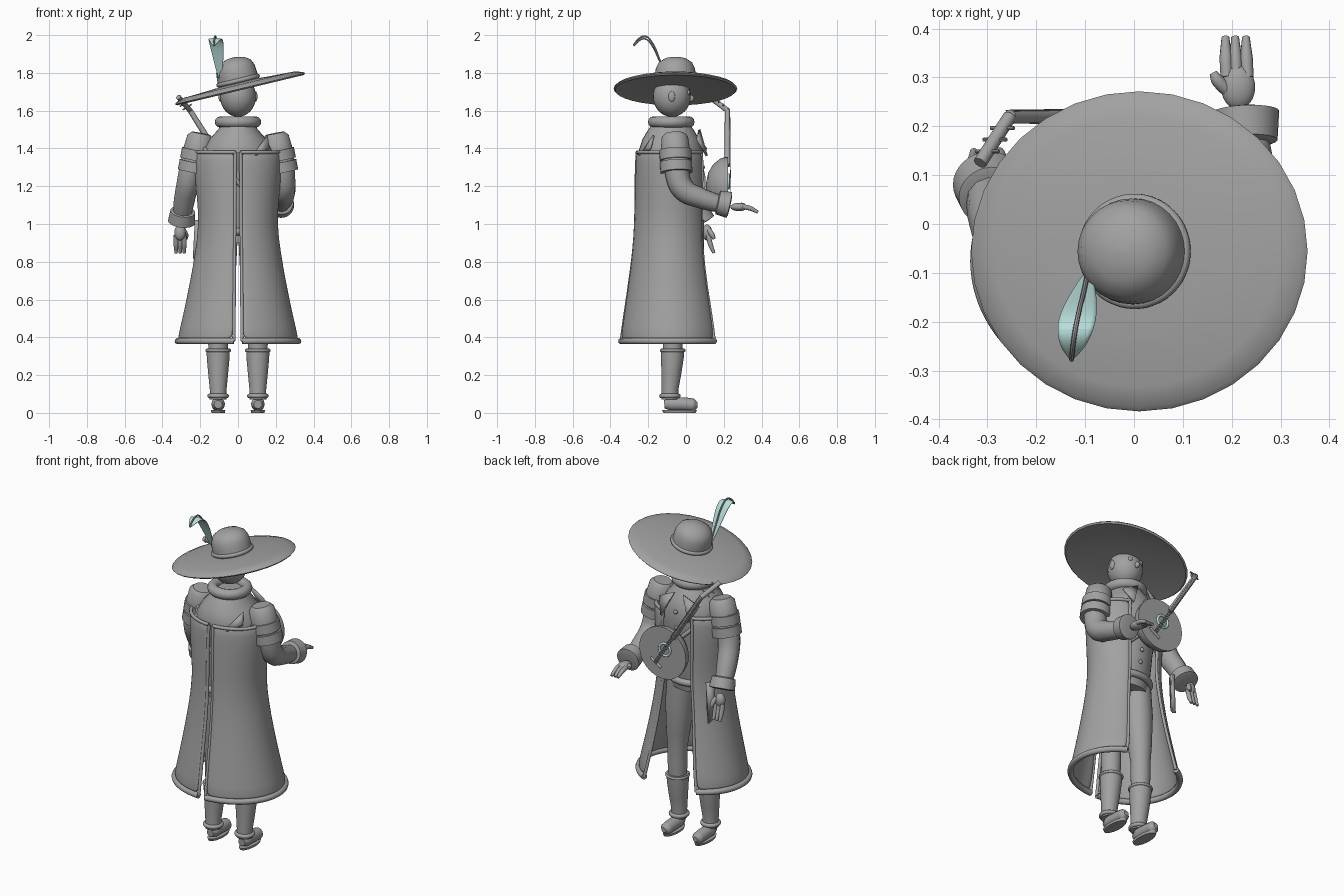
import bpy, bmesh, math
from mathutils import Vector, Matrix

old = bpy.data.objects.get("Cube")
if old:
    bpy.data.objects.remove(old, do_unlink=True)


def material(name, rgb):
    m = bpy.data.materials.new(name)
    m.use_nodes = True
    m.diffuse_color = (*rgb, 1)
    m.node_tree.nodes["Principled BSDF"].inputs["Base Color"].default_value = (*rgb, 1)
    return m


GREY = material("grey cloth", (0.36, 0.36, 0.36))
TEAL = material("pale teal", (0.48, 0.73, 0.71))


def finish(ob, mat=GREY, angle=40):
    ob.data.materials.clear()
    ob.data.materials.append(mat)
    bpy.ops.object.select_all(action="DESELECT")
    ob.select_set(True)
    bpy.context.view_layer.objects.active = ob
    bpy.ops.object.shade_smooth_by_angle(angle=math.radians(angle))
    return ob


def from_bmesh(name, bm, mat=GREY, matrix=None, normals=True):
    if normals:
        bmesh.ops.recalc_face_normals(bm, faces=bm.faces)
    me = bpy.data.meshes.new(name)
    bm.to_mesh(me)
    bm.free()
    if matrix:
        me.transform(matrix)
    ob = bpy.data.objects.new(name, me)
    bpy.context.collection.objects.link(ob)
    return finish(ob, mat)


def loft(name, rings, mat=GREY, matrix=None, seg=32):
    """Stack of ellipses given as (z, x, y, rx, ry)."""
    bm = bmesh.new()
    loops = []
    for z, x, y, rx, ry in rings:
        loops.append([bm.verts.new((x + rx * math.cos(a), y + ry * math.sin(a), z))
                      for a in (2 * math.pi * i / seg for i in range(seg))])
    for a, b in zip(loops, loops[1:]):
        for i in range(seg):
            j = (i + 1) % seg
            bm.faces.new((a[i], a[j], b[j], b[i]))
    bm.faces.new(loops[0][::-1])
    bm.faces.new(loops[-1])
    return from_bmesh(name, bm, mat, matrix)


def lathe(name, profile, matrix, mat=GREY, sy=1):
    return loft(name, [(z, 0, 0, r, r * sy) for r, z in profile], mat, matrix)


def tube(name, pts, radii, mat=GREY, closed=False, straight=False, res=4):
    """Round tube through points, with one radius or one per point."""
    if not isinstance(radii, (list, tuple)):
        radii = [radii] * len(pts)
    cu = bpy.data.curves.new(name, "CURVE")
    cu.dimensions = "3D"
    cu.bevel_depth, cu.bevel_resolution, cu.use_fill_caps = 1, res, True
    cu.resolution_u = 5
    sp = cu.splines.new("BEZIER")
    sp.bezier_points.add(len(pts) - 1)
    sp.use_cyclic_u = closed
    for p, co, r in zip(sp.bezier_points, pts, radii):
        p.co, p.radius = co, r
        p.handle_left_type = p.handle_right_type = "VECTOR" if straight else "AUTO"
    ob = bpy.data.objects.new(name, cu)
    bpy.context.collection.objects.link(ob)
    bpy.ops.object.select_all(action="DESELECT")
    ob.select_set(True)
    bpy.context.view_layer.objects.active = ob
    bpy.ops.object.convert(target="MESH")
    return finish(bpy.context.object, mat)


def ball(name, co, size, mat=GREY):
    bm = bmesh.new()
    bmesh.ops.create_uvsphere(bm, u_segments=24, v_segments=16, radius=1)
    return from_bmesh(name, bm, mat, Matrix.Translation(co) @ Matrix.Diagonal((*size, 1)))


def ring(name, co, rx, ry, r, mat=GREY, matrix=Matrix()):
    pts = [Matrix.Translation(co) @ matrix @ Vector((rx * math.cos(a), ry * math.sin(a), 0))
           for a in (math.pi * i / 8 for i in range(16))]
    return tube(name, pts, r, mat, closed=True)


def plate(name, corners, thick):
    bm = bmesh.new()
    bm.faces.new([bm.verts.new(c) for c in corners])
    ob = from_bmesh(name, bm)
    mod = ob.modifiers.new("thickness", "SOLIDIFY")
    mod.thickness, mod.offset = thick, 0
    return ob


def aim(a, b):
    """Matrix placing local z along the line from a to b."""
    d = Vector(b) - Vector(a)
    return Matrix.Translation(a) @ d.to_track_quat("Z", "Y").to_matrix().to_4x4()


# Torso, neck collar, belt and buttons
loft("torso", [(z, 0, -0.08, rx, ry) for z, rx, ry in (
    (0.9, .13, .11), (1.0, .145, .13), (1.15, .155, .15), (1.3, .185, .165),
    (1.39, .185, .17), (1.45, .15, .15), (1.5, .105, .12), (1.54, .085, .09))])
ring("collar", (0, -0.078, 1.54), 0.093, 0.093, 0.03)
ring("belt", (0, -0.08, 0.96), 0.142, 0.125, 0.02)
for z, y in ((1.4, .1), (1.3, .09), (1.2, .08), (1.11, .07), (1.04, .055)):
    ball("button", (0, y, z), (.012, .01, .012))
tube("chest_strap", [(.18 * math.cos(a), -0.08 + .172 * math.sin(a), 1.22 - .18 * math.cos(a))
     for a in (math.pi * i / 6 for i in range(12))], 0.012, closed=True)

# Head and face
ball("head", (0, -0.075, 1.675), (.095, .1, .108))
ball("nose", (0, 0.025, 1.665), (.012, .018, .018))
for s in (-1, 1):
    ball("eye", (s * .035, 0.012, 1.695), (.014, .01, .014))
    ball("ear", (s * .093, -0.075, 1.675), (.01, .018, .028))

# Wide tilted hat
tilt = Matrix.Translation((.01, -0.056, 1.72)) @ Matrix.Rotation(-0.235, 4, "Y")
lathe("hat_brim", [(.08, .0), (.25, .0), (.345, -.012), (.354, -.004), (.345, .005),
                   (.3, .018), (.15, .025), (.08, .03)], tilt, sy=0.925)
lathe("hat_crown", [(.11, .0), (.108, .07), (.104, .105), (.09, .135), (.06, .155),
                    (.025, .164), (.002, .166)], tilt)
ring("hat_band", tilt.translation, .106, .106, .012, matrix=Matrix.Rotation(-0.235, 4, "Y")
     @ Matrix.Translation((0, 0, .04)))

# Feather: curved blade with a quill
quill = [(-.095, -.1, 1.77), (-.103, -.14, 1.87), (-.113, -.18, 1.96), (-.12, -.215, 1.993),
         (-.125, -.25, 1.98), (-.128, -.278, 1.945)]
bm = bmesh.new()
rows = []
for (x, y, z), w in zip(quill, (.008, .026, .038, .038, .028, .003)):
    rows.append([bm.verts.new((x + k * w, y, z - .006 * abs(k))) for k in (-1, 0, 1)])
for a, b in zip(rows, rows[1:]):
    for i in (0, 1):
        bm.faces.new((a[i], a[i + 1], b[i + 1], b[i]))
feather = from_bmesh("feather", bm, TEAL)
feather.modifiers.new("smooth", "SUBSURF").levels = 2
feather.modifiers.new("thickness", "SOLIDIFY").thickness = 0.004
tube("feather_quill", quill, .005, res=2)

# Long coat: two panels with a slit on one side and an opening on the other
COAT = ((1.38, -.08, .225, .178), (1.29, -.08, .226, .182), (1.15, -.082, .212, .183),
        (1.0, -.083, .2, .184), (.85, -.083, .22, .195), (.7, -.082, .246, .215),
        (.52, -.078, .283, .245), (.38, -.075, .318, .268))
for s, side in ((-1, "right"), (1, "left")):
    bm = bmesh.new()
    grid = []
    for k, (z, cy, rx, ry) in enumerate(COAT):
        t = k / (len(COAT) - 1)
        first = math.asin((.014 + .008 * t) / rx)
        last = math.radians(155 - 8 * t)
        row = []
        for i in range(17):
            a = first + (last - first) * i / 16
            row.append(bm.verts.new((s * rx * math.sin(a), cy - ry * math.cos(a), z)))
        grid.append(row)
    for a, b in zip(grid, grid[1:]):
        for i in range(16):
            bm.faces.new((a[i], a[i + 1], b[i + 1], b[i]))
    edges = [[v.co.copy() for v in e] for e in
             (grid[0], grid[-1], [r[0] for r in grid], [r[-1] for r in grid])]
    coat = from_bmesh("coat_panel_" + side, bm)
    mod = coat.modifiers.new("thickness", "SOLIDIFY")
    mod.thickness, mod.offset = .014, 0
    coat.modifiers.new("smooth", "SUBSURF").levels = 1
    for name, e, r in zip(("top", "hem", "slit", "front"), edges, (.01, .017, .009, .009)):
        tube("coat_" + name + "_trim_" + side, e, r, res=3)

    # Lapel points
    plate("lapel", [(s * .03, .07, 1.5), (s * .13, .06, 1.45), (s * .09, .11, 1.36)], .012)

    # Legs, boots and shoes
    x = s * .105
    loft("leg_" + side, [(z, x * k, -.07, r, r) for z, k, r in (
        (.3, 1, .05), (.42, 1, .055), (.5, 1, .055), (.6, .95, .066),
        (.78, .85, .08), (.95, .75, .078))])
    loft("boot_" + side, [(z, x, y, r, r) for z, y, r in (
        (.07, -.085, .045), (.12, -.085, .044), (.2, -.078, .052), (.29, -.072, .06),
        (.34, -.07, .062))])
    ring("boot_cuff_" + side, (x, -.07, .33), .06, .06, .008)
    ring("boot_ankle_" + side, (x, -.085, .09), .045, .045, .012)
    tube("shoe_" + side, [(x, -.115, .045), (x, -.08, .047), (x, .0, .045), (x, .04, .042),
                          (x, .062, .042)], [.022, .036, .036, .034, .015])
    loft("shoe_sole_" + side, [(0, x, -.035, .035, .085), (.014, x, -.035, .038, .092)])

    # Slashed sleeve cap with two bands
    top, low = (s * .195, -.06, 1.48), (s * .238, -.05, 1.26)
    sleeve = aim(top, low)
    lathe("sleeve_cap_" + side, [(.05, .0), (.07, .02), (.078, .1), (.07, .2)], sleeve)
    for z in (.09, .155):
        lathe("sleeve_band", [(.07, z), (.085, z), (.085, z + .055), (.07, z + .055)], sleeve)

plate("back_flap", [(.075, -.24, 1.36), (.1, -.25, 1.365), (.165, -.19, 1.4), (.155, -.17, 1.47)], .012)
plate("hip_scabbard", [(-.2, .09, 1.02), (-.22, .05, 1.02), (-.23, .05, .82), (-.21, .09, .78)], .02)

# Bent left arm with cuff and hand
tube("left_arm", [(.23, -.05, 1.4), (.238, -.045, 1.26), (.243, -.01, 1.18), (.24, .07, 1.14),
                  (.226, .2, 1.1)], [.06, .064, .062, .055, .045])
lathe("left_cuff", [(.05, .0), (.064, .005), (.07, .065), (.05, .07)],
      aim((.23, .165, 1.115), (.224, .3, 1.085)))
ball("left_palm", (.213, .28, 1.09), (.035, .045, .022))
for x in (.19, .21, .232):
    tube("left_finger", [(x, .3, 1.092), (x - .002, .34, 1.083), (x - .003, .382, 1.062)],
         [.013, .013, .008])
tube("left_thumb", [(.195, .27, 1.09), (.17, .295, 1.1), (.162, .31, 1.1)], [.014, .013, .008])

# Lowered right arm with cuff and hand
tube("right_arm", [(-.23, -.05, 1.4), (-.26, -.04, 1.24), (-.285, .02, 1.12), (-.3, .085, 1.01)],
     [.06, .062, .056, .045])
lathe("right_cuff", [(.05, .0), (.066, .005), (.072, .065), (.05, .07)],
      aim((-.292, .055, 1.07), (-.305, .11, .96)))
ball("right_palm", (-.307, .112, .955), (.03, .026, .042))
for x in (-.328, -.306, -.285):
    tube("right_finger", [(x, .118, .94), (x, .13, .89), (x, .148, .846)], [.013, .013, .008])
tube("right_thumb", [(-.29, .12, .97), (-.275, .14, .94), (-.275, .15, .92)], [.014, .013, .008])

# Lute: bowl, rosette, bridge, neck, bent head, pegs and strings
centre = Vector((0, .105, 1.2))
axis = Vector((-.535, 0, .845))
side = Vector((.845, 0, .535))
lathe("lute_body", [(.01, .0), (.07, .012), (.115, .038), (.145, .075), (.155, .105),
                    (.155, .118)], Matrix.Translation(centre) @ Matrix.Rotation(-math.pi / 2, 4, "X"))
face = centre + Vector((0, .12, 0))
ring("lute_rosette", face + axis * .03, .036, .036, .007, TEAL, Matrix.Rotation(math.pi / 2, 4, "X"))
tube("lute_bridge", [face - axis * .08 - side * .04, face - axis * .08 + side * .04], .008)
neck_end = face + axis * .475 - Vector((0, .005, 0))
tube("lute_neck", [face + axis * .13 - Vector((0, .006, 0)), neck_end], [.017, .014], straight=True)
head_end = Vector((-.315, .125, 1.672))
tube("lute_head", [neck_end, head_end], .014, straight=True)
for k in (.25, .5, .75):
    p = neck_end.lerp(head_end, k)
    tube("lute_peg", [p - side * .028, p + side * .028], .004, res=2)
for k in (-1.5, -.5, .5, 1.5):
    off = side * k * .006 + Vector((0, .012, 0))
    tube("lute_string", [face - axis * .08 + off, neck_end + off], .0015, res=1)
